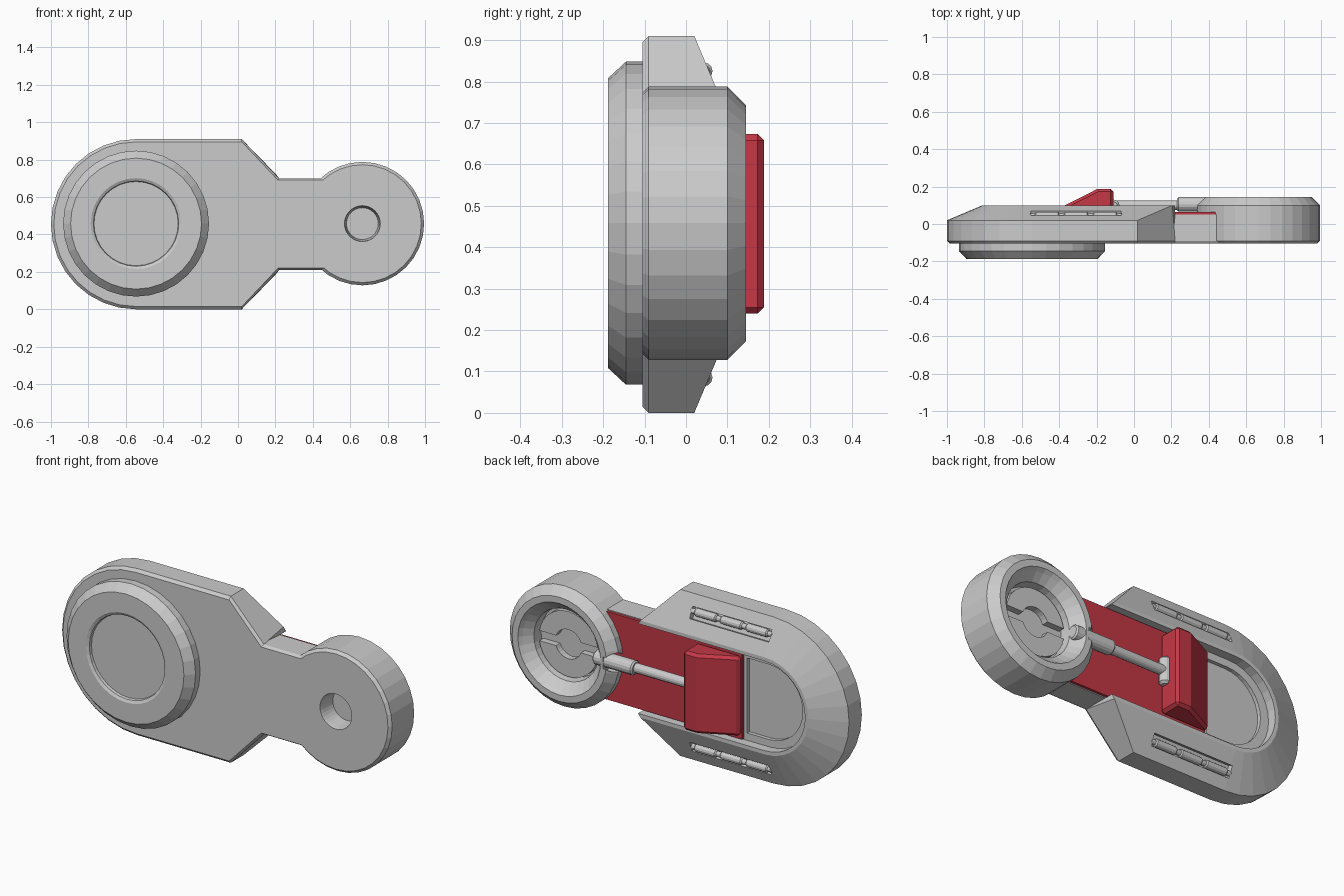
import bpy, bmesh
from math import sin, cos, pi, radians
from mathutils import Vector

if "Cube" in bpy.data.objects:
    bpy.data.objects.remove(bpy.data.objects["Cube"])

CX, CZ = -0.545, 0.455      # centre of the rounded head
HX = 0.665                  # centre of the small hub

red = bpy.data.materials.new("red")
red.diffuse_color = (0.55, 0.04, 0.06, 1)
red.use_nodes = True
red.node_tree.nodes["Principled BSDF"].inputs["Base Color"].default_value = red.diffuse_color


def finish(name, bm, mat=None):
    bmesh.ops.remove_doubles(bm, verts=bm.verts, dist=1e-5)
    bmesh.ops.recalc_face_normals(bm, faces=bm.faces)
    me = bpy.data.meshes.new(name)
    bm.to_mesh(me)
    bm.free()
    ob = bpy.data.objects.new(name, me)
    bpy.context.collection.objects.link(ob)
    if mat:
        me.materials.append(mat)
    return ob


def lathe(name, profile, centre, axis='y', n=32, mat=None):
    """Spin (radius, height) points round an axis through centre."""
    place = {'x': lambda a, b, h: (h, a, b),
             'y': lambda a, b, h: (a, h, b),
             'z': lambda a, b, h: (a, b, h)}[axis]
    bm = bmesh.new()
    c = Vector(centre)
    rings = []
    for r, h in profile:
        if r == 0:
            rings.append([bm.verts.new(c + Vector(place(0, 0, h)))])
        else:
            rings.append([bm.verts.new(c + Vector(place(r * cos(2 * pi * i / n), r * sin(2 * pi * i / n), h)))
                          for i in range(n)])
    for a, b in zip(rings, rings[1:]):
        for i in range(n):
            j = (i + 1) % n
            f = [a[i % len(a)], a[j % len(a)], b[j % len(b)], b[i % len(b)]]
            bm.faces.new(list(dict.fromkeys(f)))
    return finish(name, bm, mat)


def rod(name, r, h0, h1, centre, axis, ch=0.006, n=16):
    return lathe(name, [(0, h0), (r - ch, h0), (r, h0 + ch), (r, h1 - ch), (r - ch, h1), (0, h1)], centre, axis, n)


def prism(name, pts, d0, d1, axis, mat=None):
    """Extrude a flat outline along an axis from d0 to d1."""
    place = {'x': lambda p, d: (d, p[0], p[1]),
             'y': lambda p, d: (p[0], d, p[1]),
             'z': lambda p, d: (p[0], p[1], d)}[axis]
    bm = bmesh.new()
    a = [bm.verts.new(place(p, d0)) for p in pts]
    b = [bm.verts.new(place(p, d1)) for p in pts]
    bm.faces.new(a)
    bm.faces.new(b)
    for i in range(len(pts)):
        j = (i + 1) % len(pts)
        bm.faces.new((a[i], a[j], b[j], b[i]))
    return finish(name, bm, mat)


def arc(cx, cz, r, a0, a1, n):
    return [(cx + r * cos(radians(a0 + (a1 - a0) * i / n)),
             cz + r * sin(radians(a0 + (a1 - a0) * i / n))) for i in range(n + 1)]


def cut(ob, cutter):
    m = ob.modifiers.new("cut", 'BOOLEAN')
    m.operation = 'DIFFERENCE'
    m.solver = 'EXACT'
    m.object = cutter
    cutter.hide_render = True
    cutter.hide_viewport = True
    cutter.display_type = 'WIRE'


# head: one cross-section carried round the rounded end and along the sides
section = [(.44, -.105), (.455, -.09), (.455, .02), (.265, .10), (.245, .10), (.245, .05)]
end = [(.214, .235, -.105), (.22, .245, -.09), (.205, .265, .10), (.205, .265, .10),
       (.22, .245, .10), (.22, .245, .05)]
cols = [[(x, y, CZ + r) for x, r, y in end], [(.02, y, CZ + r) for r, y in section]]
for i in range(17):
    t = radians(90 + 180 * i / 16)
    cols.append([(CX + r * cos(t), y, CZ + r * sin(t)) for r, y in section])
cols += [[(.02, y, CZ - r) for r, y in section], [(x, y, CZ - r) for x, r, y in end]]
bm = bmesh.new()
v = [[bm.verts.new(p) for p in c] for c in cols]
for a, b in zip(v, v[1:]):
    for k in range(5):
        bm.faces.new((a[k], b[k], b[k + 1], a[k + 1]))
bm.faces.new([c[0] for c in v])
bm.faces.new([c[5] for c in v])
bm.faces.new(v[0] + v[-1][::-1])
head = finish("head_body", bm)

# D-shaped pocket in the channel floor
pocket = arc(CX + .01, CZ, .205, 90, 270, 16) + [(-.405, CZ - .205), (-.405, CZ + .205)]
cut(head, prism("pocket_cutter", pocket, .03, .2, 'y'))

# side slots with hinge pins, mirrored top and bottom
t, n, c = Vector((.388, -.92)) * .032, Vector((.92, .388)) * .03, Vector((.057, .822))
for s, side in ((1, "upper"), (-1, "lower")):
    quad = [c + t + n, c - t + n, c - t - n, c + t - n]
    cut(head, prism(side + "_slot_cutter", [(p.x, CZ + s * (p.y - CZ)) for p in quad], -.55, -.07, 'x'))
    pin = (0, .043, CZ + s * .37)
    rod(side + "_pin", .014, -.56, -.06, pin, 'x', n=12)
    for i, (x0, x1) in enumerate(((-.53, -.40), (-.375, -.245), (-.22, -.09))):
        rod(f"{side}_knuckle_{i}", .021, x0, x1, pin, 'x', n=12)

# neck
h = .245
prism("neck", [(-.105, CZ - h + .01), (-.09, CZ - h), (.05, CZ - h), (.05, CZ + h),
               (-.09, CZ + h), (-.105, CZ + h - .01)], .2, .47, 'x')

# hub with front hole and dished back
hub = lathe("hub", [(0, -.01), (.085, -.01), (.093, -.09), (.096, -.105), (.315, -.105), (.33, -.09), (.33, .10),
                    (.285, .145), (.25, .145), (.235, .125), (.195, .085), (.19, .03), (0, .03)], (HX, 0, CZ + .003))
cut(hub, lathe("notch_cutter", [(0, .29), (.052, .29), (.052, .40), (0, .40)], (0, .105, CZ), 'x', 16))
for a, name in ((0, "upper_half_plate"), (180, "lower_half_plate")):
    pts = arc(HX, CZ, .178, a + 9, a + 171, 16) + arc(HX, CZ, .08, a + 160, a + 20, 10)
    prism(name, pts, .025, .065, 'y')

# front round boss with recessed face
lathe("front_boss", [(0, -.165), (.225, -.165), (.228, -.18), (.243, -.188), (.35, -.188), (.39, -.145),
                     (.39, -.10), (0, -.10)], (CX, 0, CZ + .003))

# red sliding plate and wedge
prism("slide_plate", [(-.385, CZ - .24), (.45, CZ - .24), (.45, CZ + .24), (-.385, CZ + .24)], .045, .065, 'y', red)
wedge = prism("wedge_block", [(-.385, .06), (-.11, .06), (-.11, .188), (-.195, .188), (-.385, .092)],
              .24, .673, 'z', red)
bev = wedge.modifiers.new("bevel", 'BEVEL')
bev.width = .015
bev.segments = 1

# push rod, collar and cross pin
rod("push_rod", .026, -.13, .26, (0, .1, CZ), 'x')
rod("rod_collar", .039, .23, .47, (0, .105, CZ), 'x', .008)
rod("cross_pin", .03, -.075, .075, (-.108, .1, CZ), 'z', .012)
